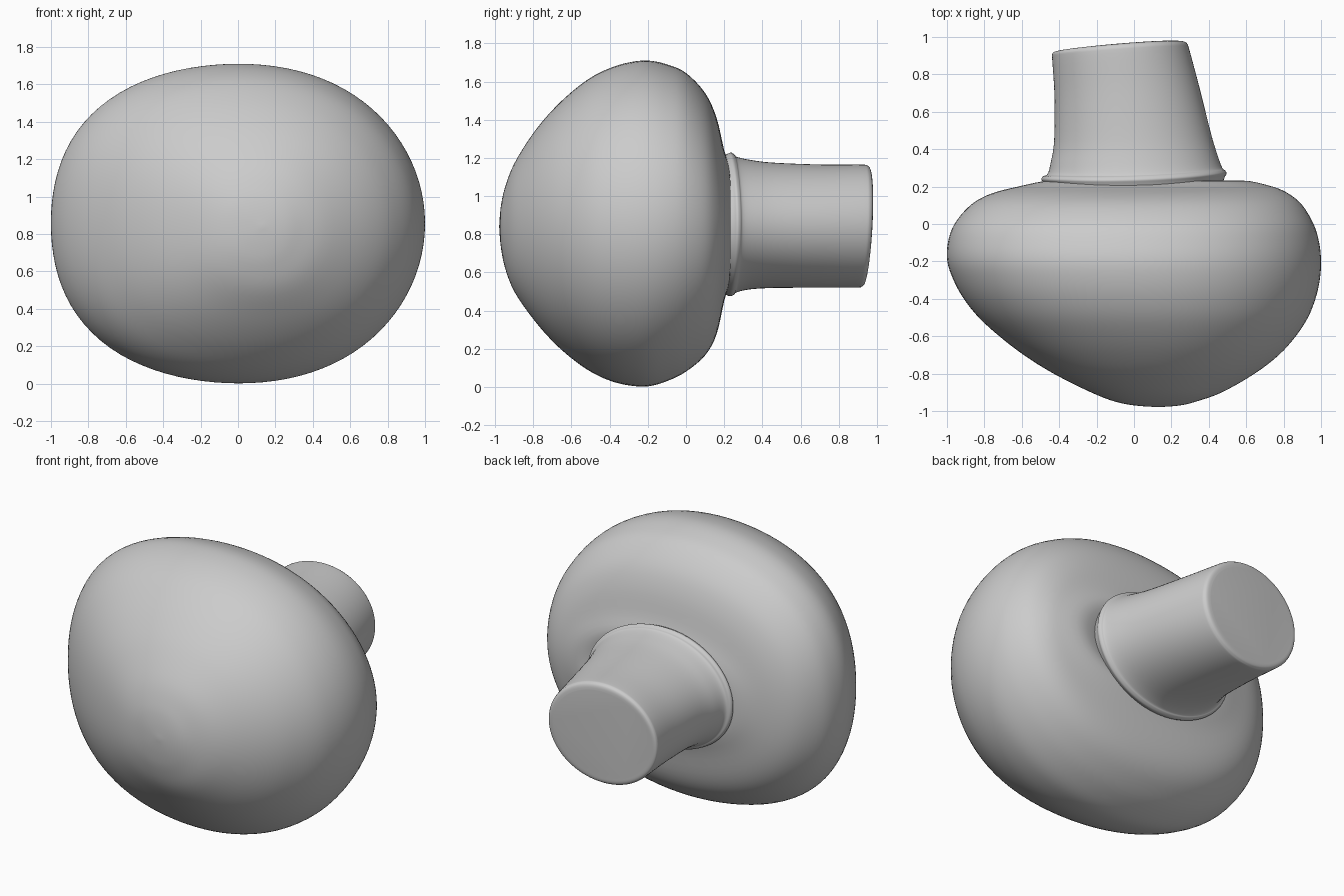
import bpy
import bmesh
from math import cos, sin, tau, radians

default_cube = bpy.data.objects.get("Cube")
if default_cube:
    bpy.data.objects.remove(default_cube)

SEGMENTS = 96


def smooth_rows(rows, steps):
    """Spline through the key rings, giving a dense list of rings."""
    padded = [rows[0]] + rows + [rows[-1]]
    dense = []
    for before, start, end, after in zip(padded, padded[1:], padded[2:], padded[3:]):
        for step in range(steps):
            t = step / steps
            dense.append([
                b + t * ((c - a) + t * ((2 * a - 5 * b + 4 * c - d)
                                        + t * (3 * b - a - 3 * c + d))) / 2
                for a, b, c, d in zip(before, start, end, after)])
    dense.append(rows[-1])
    return dense


def cap_warp(y, c, s):
    """Swell the diagonals of the cap, mostly on its right side."""
    fullness = 0.045 * (0.6 - 0.4 * c)
    return y, 1 + fullness * (2 * s * c) ** 2


def stem_warp(y, c, s):
    """Tilt the end cut and bend the collar to follow the underside."""
    along = min(max((y - 0.2) / 0.75, 0), 1)
    tilt = 0.015 + 0.012 * along
    saddle = 0.02 * (1 - along)
    return y + tilt * c + saddle * c * c + 0.015 * along * s, 1


def loft(name, rows, steps, warp):
    """Skin rounded rings given as (y, low x, high x, low z, high z)."""
    bm = bmesh.new()
    rings = []
    for y, x_low, x_high, z_low, z_high in smooth_rows(rows, steps):
        ring = []
        for i in range(SEGMENTS):
            c, s = cos(tau * i / SEGMENTS), sin(tau * i / SEGMENTS)
            depth, swell = warp(y, c, s)
            x = (x_low + x_high + (x_high - x_low) * c * swell) / 2
            z = (z_low + z_high + (z_high - z_low) * s * swell) / 2
            ring.append(bm.verts.new((x, depth, z)))
        rings.append(ring)
    for ring, following in zip(rings, rings[1:]):
        for i in range(SEGMENTS):
            j = (i + 1) % SEGMENTS
            bm.faces.new((ring[i], ring[j], following[j], following[i]))
    bm.faces.new(rings[0])
    bm.faces.new(rings[-1])
    bmesh.ops.remove_doubles(bm, verts=bm.verts, dist=0.0001)
    bmesh.ops.recalc_face_normals(bm, faces=bm.faces)
    mesh = bpy.data.meshes.new(name)
    bm.to_mesh(mesh)
    bm.free()
    obj = bpy.data.objects.new(name, mesh)
    bpy.context.collection.objects.link(obj)
    bpy.ops.object.select_all(action="DESELECT")
    obj.select_set(True)
    bpy.context.view_layer.objects.active = obj
    bpy.ops.object.shade_smooth_by_angle(angle=radians(40))


# Lopsided domed cap, from the crown to the dished underside
loft("mushroom_cap", [
    (-.979, .13, .13, .84, .84),
    (-.971, .01, .24, .74, .94),
    (-.95, -.1, .33, .63, 1.04),
    (-.9, -.23, .47, .5, 1.17),
    (-.8, -.43, .645, .355, 1.33),
    (-.7, -.59, .775, .24, 1.45),
    (-.6, -.72, .865, .15, 1.545),
    (-.5, -.83, .93, .08, 1.62),
    (-.4, -.91, .97, .033, 1.67),
    (-.3, -.965, .993, .008, 1.7),
    (-.2, -.998, 1, .003, 1.71),
    (-.1, -.995, .99, .03, 1.69),
    (0, -.96, .96, .08, 1.645),
    (.1, -.875, .9, .165, 1.54),
    (.16, -.77, .83, .275, 1.41),
    (.2, -.62, .74, .45, 1.24),
    (.232, -.44, .58, .57, 1.13),
    (.2, -.3, .42, .64, 1.06),
], steps=4, warp=cap_warp)

# Tapering stem with a rolled collar and a slanted cut end
loft("mushroom_stem", [
    (.17, -.47, .47, .5, 1.2),
    (.215, -.485, .485, .48, 1.22),
    (.235, -.495, .495, .475, 1.228),
    (.252, -.487, .487, .483, 1.218),
    (.266, -.462, .472, .495, 1.205),
    (.33, -.445, .448, .51, 1.19),
    (.45, -.427, .412, .518, 1.175),
    (.7, -.425, .35, .52, 1.165),
    (.9, -.437, .297, .52, 1.165),
    (.935, -.437, .285, .525, 1.16),
    (.947, -.425, .27, .54, 1.145),
    (.95, -.4, .245, .565, 1.12),
], steps=4, warp=stem_warp)
